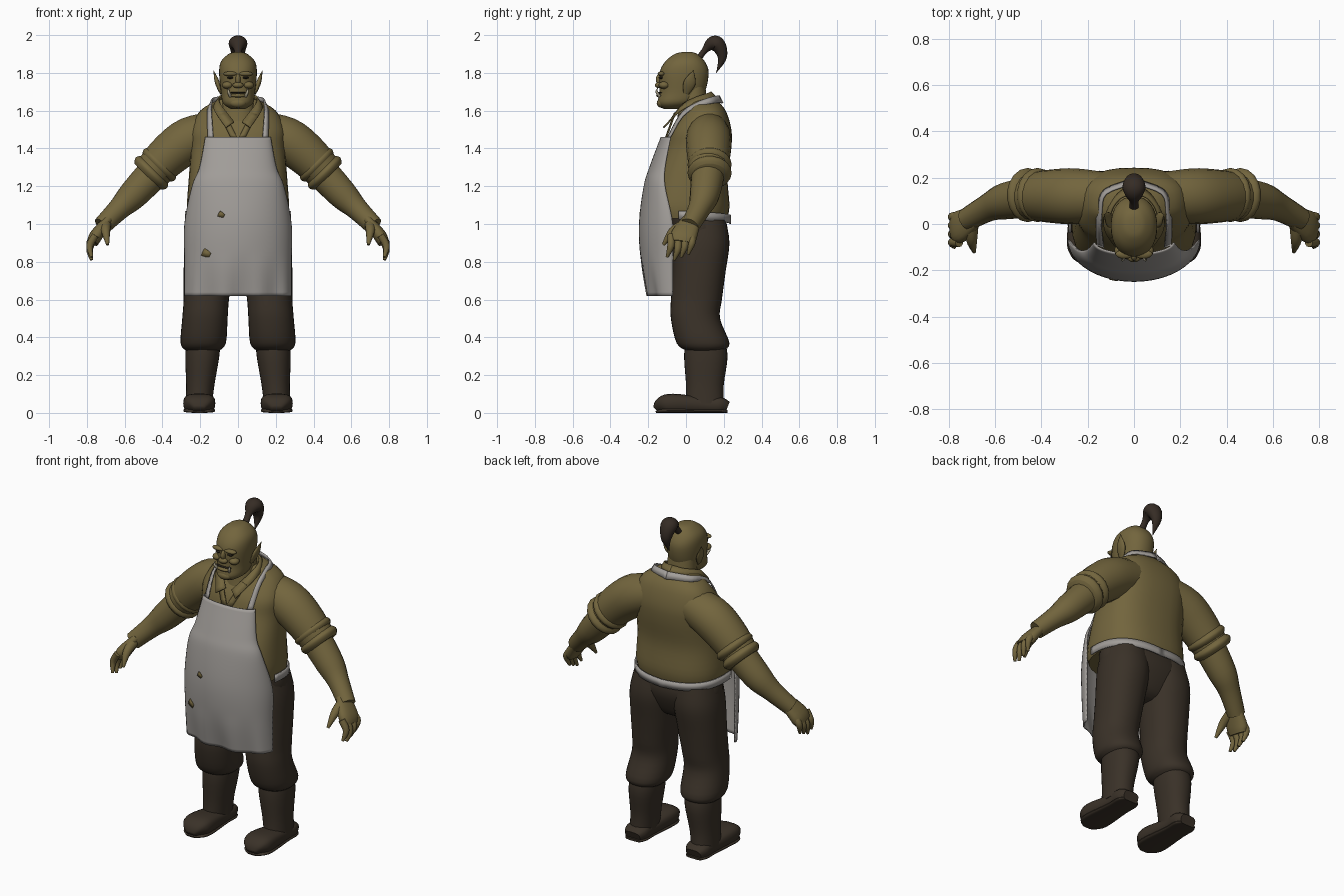
import bpy, bmesh, math
from mathutils import Vector

cube = bpy.data.objects.get("Cube")
if cube:
    bpy.data.objects.remove(cube)

X, Y = Vector((1, 0, 0)), Vector((0, 1, 0))


def material(name, red, green, blue):
    mat = bpy.data.materials.new(name)
    mat.use_nodes = True
    color = (red, green, blue, 1)
    mat.diffuse_color = color
    mat.node_tree.nodes["Principled BSDF"].inputs["Base Color"].default_value = color
    return mat


OLIVE = material("olive skin and shirt", .17, .13, .047)
BROWN = material("dark brown cloth", .042, .031, .021)
HAIR = material("dark hair", .036, .025, .018)
GREY = material("grey apron cloth", .36, .34, .32)
IVORY = material("ivory tusk", .42, .38, .27)
DARK = material("dark eye", .02, .016, .01)


def finish(name, bm, mat, mirror=False, thick=0):
    bmesh.ops.recalc_face_normals(bm, faces=bm.faces)
    mesh = bpy.data.meshes.new(name)
    bm.to_mesh(mesh)
    bm.free()
    mesh.materials.append(mat)
    for polygon in mesh.polygons:
        polygon.use_smooth = True
    mesh.set_sharp_from_angle(angle=math.radians(55))
    ob = bpy.data.objects.new(name, mesh)
    bpy.context.collection.objects.link(ob)
    if thick:
        solid = ob.modifiers.new("thickness", 'SOLIDIFY')
        solid.thickness, solid.offset = thick, 0
    if mirror:
        ob.modifiers.new("mirror", 'MIRROR')


def spline(rows, steps=4):
    """Smooth curve through rows of numbers."""
    rows = [Vector(row) for row in rows]
    result = []
    for i, (b, c) in enumerate(zip(rows, rows[1:])):
        a, d = rows[max(i - 1, 0)], rows[min(i + 2, len(rows) - 1)]
        for k in range(steps):
            t = k / steps
            s = 1 - t
            start, end = (c - a) / 2, (d - b) / 2
            result.append(b * (s * s * (1 + 2 * t)) + c * (t * t * (1 + 2 * s))
                          + start * (t * s * s) - end * (t * t * s))
    return result + [rows[-1]]


def rounded(value, power):
    return math.copysign(abs(value) ** (2 / power), value)


def ring(centre, u, v, power, sides):
    angles = [math.tau * k / sides for k in range(sides)]
    return [centre + u * rounded(math.cos(a), power) + v * rounded(math.sin(a), power) for a in angles]


def bridge(name, rings, mat, mirror):
    bm = bmesh.new()
    loops = [[bm.verts.new(point) for point in points] for points in rings]
    for low, high in zip(loops, loops[1:]):
        for i in range(len(low)):
            bm.faces.new((low[i - 1], low[i], high[i], high[i - 1]))
    bm.faces.new(loops[0])
    bm.faces.new(loops[-1])
    finish(name, bm, mat, mirror)


def tube(name, rows, mat=OLIVE, ref=Y, mirror=True, flat=1, power=2, sides=18):
    """Rows are x, y, z and radius; flat scales the radius across ref."""
    rows = spline(rows)
    points = [Vector(row[:3]) for row in rows]
    rings = []
    for i, row in enumerate(rows):
        along = (points[min(i + 1, len(points) - 1)] - points[max(i - 1, 0)]).normalized()
        u = (ref - along * ref.dot(along)).normalized()
        radius = max(row[3], .002)
        rings.append(ring(points[i], u * radius, along.cross(u) * radius * flat, power, sides))
    bridge(name, rings, mat, mirror)


def stack(name, rows, mat=OLIVE, centre=lambda z: 0, mirror=False, power=2.2):
    """Level rings; rows are z, half width, front y and back y."""
    rings = [ring(Vector((centre(z), (front + back) / 2, z)), X * half, Y * (back - front) / 2, power, 32)
             for z, half, front, back in spline(rows)]
    bridge(name, rings, mat, mirror)


def ribbon(name, path, first, last, mat, steps=4):
    """Mirrored cloth strip from a path to the path moved by a changing offset."""
    bm = bmesh.new()
    points = spline(path, steps)
    first, last = Vector(first), Vector(last)
    rows = []
    for i, point in enumerate(points):
        offset = first.lerp(last, i / (len(points) - 1))
        rows.append((bm.verts.new(point), bm.verts.new(point + offset)))
    for (a, b), (c, d) in zip(rows, rows[1:]):
        bm.faces.new((a, b, d, c))
    finish(name, bm, mat, True, .008)


def ball(name, place, size, mat=OLIVE, mirror=False):
    bm = bmesh.new()
    bmesh.ops.create_uvsphere(bm, u_segments=14, v_segments=8, radius=1)
    bmesh.ops.scale(bm, vec=size, verts=bm.verts)
    bmesh.ops.translate(bm, vec=place, verts=bm.verts)
    finish(name, bm, mat, mirror)


# Torso, neck and head
stack("shirt_torso", [(1.03, .26, -.2, .22), (1.1, .27, -.21, .23), (1.25, .26, -.17, .22), (1.4, .25, -.11, .24),
                      (1.5, .25, -.08, .24), (1.6, .2, -.01, .21), (1.66, .1, 0, .16)], power=2.5)
stack("neck", [(1.5, .1, -.06, .13), (1.6, .09, -.04, .12), (1.74, .08, -.03, .1)])
stack("head", [(1.61, .04, -.12, -.03), (1.64, .08, -.15, .05), (1.7, .09, -.14, .1), (1.8, .1, -.14, .12),
               (1.86, .09, -.11, .1), (1.9, .05, -.06, .06), (1.91, .02, -.02, .03)])

# Face
ball("brow_ridge", (.04, -.13, 1.795), (.04, .02, .013), mirror=True)
ball("cheek", (.055, -.115, 1.735), (.03, .03, .02), mirror=True)
ball("nose_bridge", (0, -.14, 1.765), (.014, .02, .03))
ball("nose_tip", (0, -.145, 1.735), (.03, .02, .016))
ball("eye", (.04, -.13, 1.775), (.018, .015, .007), DARK, True)
ball("mouth_line", (0, -.135, 1.695), (.05, .016, .004), DARK)
ball("lower_lip", (0, -.14, 1.68), (.045, .018, .01))
ball("chin", (0, -.13, 1.64), (.045, .025, .025))
tube("tusk", [(.04, -.14, 1.675, .008), (.05, -.155, 1.7, .007), (.05, -.15, 1.72, 0)], IVORY, X, sides=8)
tube("ear", [(.09, 0, 1.69, .015), (.11, .02, 1.75, .032), (.13, .04, 1.815, 0)], flat=.4)

# Topknot with a hanging tail
tube("topknot", [(0, .07, 1.88, .02), (0, .1, 1.92, .02), (0, .13, 1.95, .04), (0, .16, 1.955, .05),
                 (0, .185, 1.92, .04), (0, .19, 1.87, .025), (0, .16, 1.8, 0)], HAIR, X, False, flat=.85)

# Sleeves, rolled cuffs and forearms
tube("sleeve", [(.1, .12, 1.5, .1), (.25, .12, 1.45, .12), (.36, .12, 1.37, .115), (.46, .12, 1.27, .1)])
cuff_start, cuff_end = Vector((.395, .125, 1.335)), Vector((.48, .125, 1.25))
cuff = []
for k in range(9):
    bulge = abs(math.sin(math.tau * k / 8))
    cuff.append((*cuff_start.lerp(cuff_end, k / 8), .097 + .02 * bulge))
tube("rolled_cuff", cuff)
tube("forearm", [(.42, .12, 1.3, .09), (.55, .1, 1.16, .08), (.63, .07, 1.08, .06), (.72, .02, .99, .05)])

# Hands
tube("palm", [(.69, .03, 1.02, .05), (.75, -.01, .94, .07), (.77, -.02, .9, .06)], flat=.5, power=2.4)
for k, name in enumerate(("index", "middle", "ring", "little")):
    y = .037 * k - .08
    tip = .81 + .015 * abs(k - 1)
    tube(name + "_finger", [(.755, y, .94, .02), (.785, y, tip + .06, .019), (.775, y - .02, tip, .008)], sides=10)
tube("thumb", [(.7, 0, 1, .03), (.7, -.07, .96, .024), (.69, -.12, .89, .008)], sides=10)


# Trousers and boots, with legs spreading toward the floor
def leg_line(z):
    return .21 - .07 * z


stack("trouser_seat", [(1.06, .255, -.1, .2), (.95, .27, -.08, .22), (.82, .2, -.04, .17), (.78, .1, 0, .12)], BROWN)
stack("trouser_leg", [(1.02, .12, -.06, .21), (.9, .135, -.07, .23), (.75, .13, -.07, .21), (.6, .12, -.08, .19),
                      (.5, .12, -.08, .18), (.37, .12, -.05, .23), (.33, .09, 0, .2)], BROWN, leg_line, True)
stack("boot_shaft", [(.4, .09, 0, .2), (.3, .09, -.01, .22), (.15, .075, 0, .2), (.05, .07, 0, .2)],
      BROWN, leg_line, True)
foot = [(.22, .05), (.18, .07), (.1, .07), (-.07, .085), (-.13, .07), (-.16, .03)]
for name, flat in (("boot_foot", .6), ("boot_sole", .15)):
    tube(name, [(.205, y, flat * r, r) for y, r in foot], BROWN, X, flat=flat, power=3)

# Apron: rows are z, half width, side edge y and front y
apron_rows = spline([(.62, .28, -.07, -.2), (.8, .28, -.07, -.235), (1, .28, -.07, -.245), (1.2, .24, -.11, -.22),
                     (1.3, .2, -.11, -.19), (1.46, .17, -.08, -.13)], 6)


def apron_point(row, turn):
    z, half, edge, front = row
    fold = .05 * max(0, .85 - z) * math.sin(9 * turn + 1)
    depth = front - edge + fold
    return Vector((half * math.sin(turn), edge + depth * math.cos(turn), z))


bm = bmesh.new()
columns = 32
grid = []
for row in apron_rows:
    turns = [math.pi * (k / columns - .5) for k in range(columns + 1)]
    grid.append([bm.verts.new(apron_point(row, turn)) for turn in turns])
for low, high in zip(grid, grid[1:]):
    for k in range(columns):
        bm.faces.new((low[k], low[k + 1], high[k + 1], high[k]))
finish("apron", bm, GREY, thick=.008)

# Small patches on the apron
for name, x, z, size in (("upper_patch", -.09, 1.05, .02), ("lower_patch", -.17, .845, .027)):
    row = min(apron_rows, key=lambda r: abs(r[0] - z))
    bm = bmesh.new()
    corners = []
    for k in range(7):
        angle = math.tau * k / 7
        reach = size * (1 - .3 * (k % 2))
        point = apron_point(row, math.asin((x + reach * math.cos(angle)) / row[1]))
        corners.append(bm.verts.new((point.x, point.y - .008, z + reach * math.sin(angle))))
    bm.faces.new(corners)
    finish(name, bm, OLIVE, thick=.004)

# Neck strap and waist band
ribbon("neck_strap", [(.13, -.1, 1.45), (.14, -.03, 1.58), (.14, .05, 1.64), (.12, .13, 1.67), (0, .175, 1.68)],
       (.03, .01, 0), (0, .02, -.04), GREY)
band = []
for k in range(13):
    angle = math.radians(8 * k - 6)
    band.append((.277 * rounded(math.cos(angle), 2.5), .235 * rounded(math.sin(angle), 2.5), 1.07 - .002 * k))
ribbon("waist_band", band[:-1] + [(0, .235, 1.045)], (0, 0, -.045), (0, 0, -.045), GREY, 2)

# Open collar and shirt placket
ribbon("collar", [(.02, -.09, 1.54), (.09, -.02, 1.63), (.1, .05, 1.67), (.06, .11, 1.69), (0, .13, 1.7)],
       (.045, -.03, -.03), (0, .04, -.04), OLIVE)
ribbon("placket", [(0, -.11, 1.45), (.07, -.06, 1.59)], (.03, 0, -.01), (.03, 0, -.01), OLIVE)
